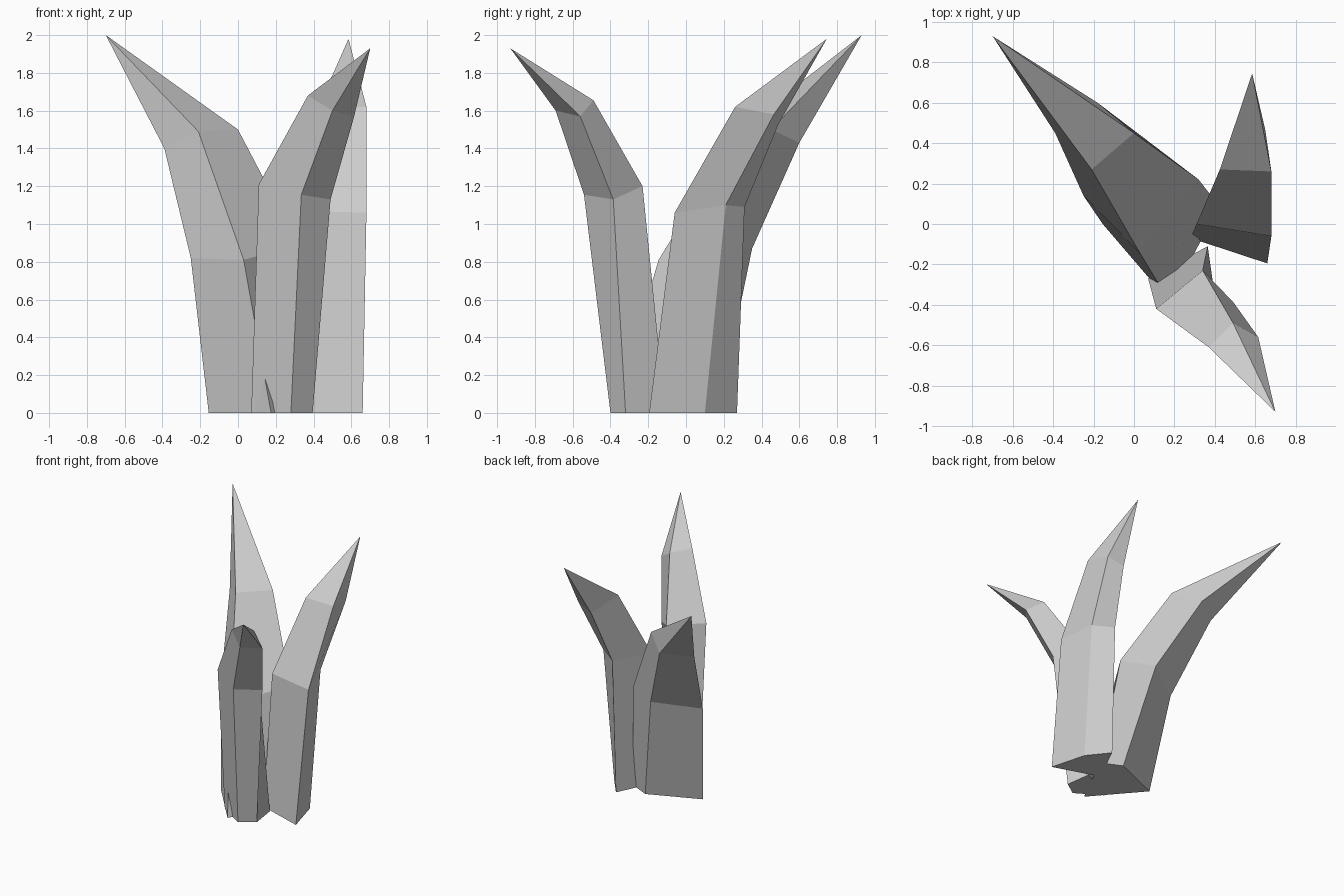
import bpy, bmesh


def spike(name, rings, tip):
    """Four-sided faceted spike: stacked cross-sections closing to a point."""
    bm = bmesh.new()
    loops = [[bm.verts.new(p) for p in ring] for ring in rings]
    point = bm.verts.new(tip)
    bm.faces.new(loops[0][::-1])
    for low, high in zip(loops, loops[1:]):
        for i in range(4):
            j = (i + 1) % 4
            bm.faces.new((low[i], low[j], high[j], high[i]))
    for i in range(4):
        bm.faces.new((loops[-1][i], loops[-1][(i + 1) % 4], point))
    bmesh.ops.recalc_face_normals(bm, faces=bm.faces)
    mesh = bpy.data.meshes.new(name)
    bm.to_mesh(mesh)
    bm.free()
    obj = bpy.data.objects.new(name, mesh)
    bpy.context.collection.objects.link(obj)
    return obj


# Large spike leaning back and left
spike("large_leaf", [
    [(-0.155, 0, 0), (0.175, -0.385, 0), (0.42, 0.09, 0), (0.25, 0.17, 0)],
    [(-0.25, 0.14, 0.82), (0.03, -0.145, 0.81), (0.32, 0.22, 0.89), (0.075, 0.35, 0.87)],
    [(-0.39, 0.45, 1.40), (-0.21, 0.27, 1.49), (0, 0.45, 1.50), (-0.18, 0.60, 1.43)],
], (-0.70, 0.93, 2.0))

# Middle spike leaning back
spike("back_leaf", [
    [(0.28, -0.07, 0), (0.66, -0.195, 0), (0.58, 0.10, 0), (0.445, 0.27, 0)],
    [(0.31, 0, 1.07), (0.68, -0.06, 1.06), (0.60, 0.21, 1.10), (0.45, 0.31, 1.09)],
    [(0.425, 0.27, 1.62), (0.68, 0.26, 1.62), (0.65, 0.465, 1.58), (0.515, 0.49, 1.53)],
], (0.585, 0.745, 1.98))

# Small spike leaning forward and right
spike("front_leaf", [
    [(0.07, -0.27, 0), (0.28, -0.40, 0), (0.395, -0.32, 0), (0.365, -0.11, 0)],
    [(0.11, -0.42, 1.21), (0.335, -0.54, 1.155), (0.49, -0.385, 1.13), (0.34, -0.23, 1.20)],
    [(0.37, -0.61, 1.68), (0.50, -0.69, 1.60), (0.615, -0.56, 1.57), (0.49, -0.49, 1.655)],
], (0.70, -0.93, 1.93))
